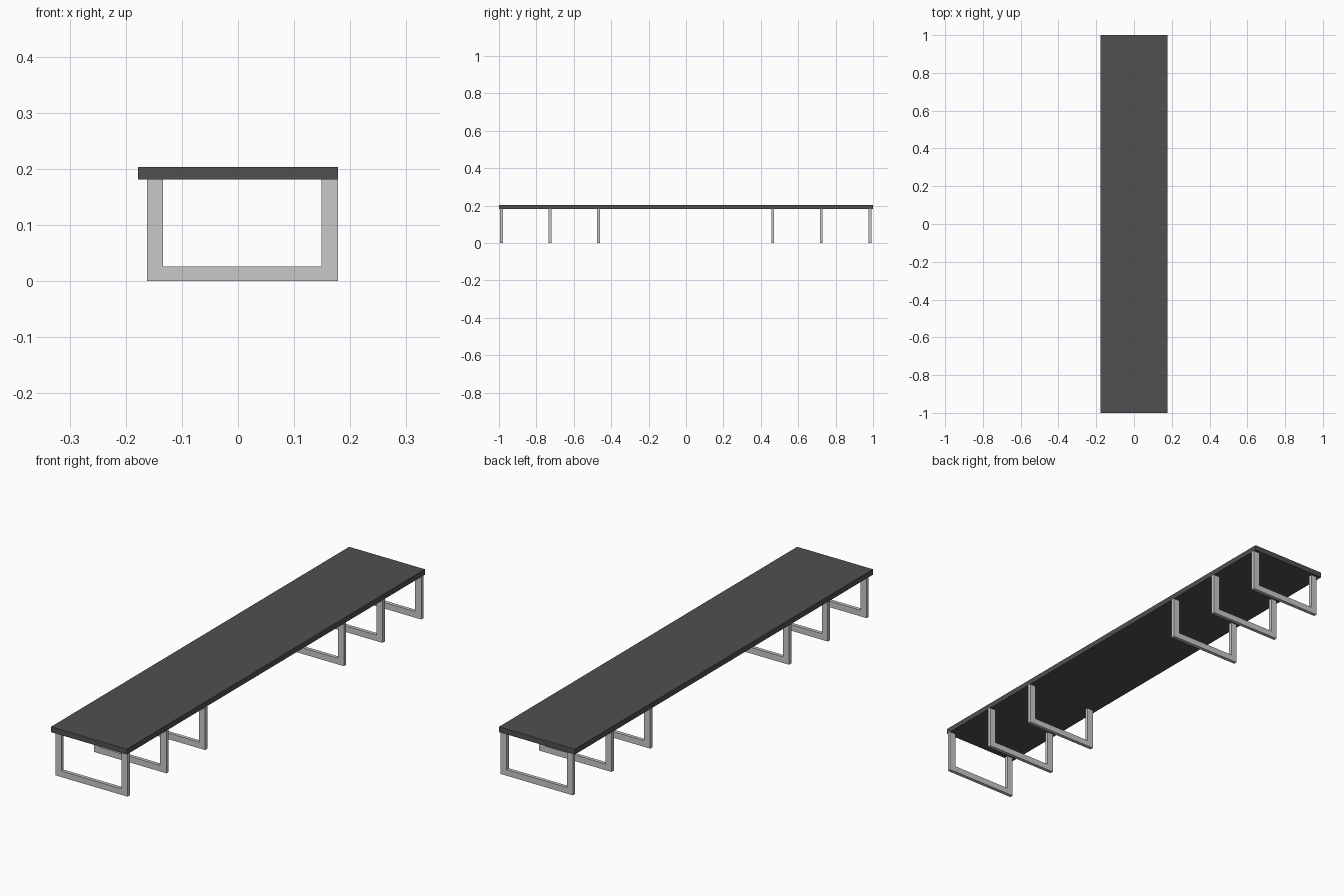
import bpy

if "Cube" in bpy.data.objects:
    bpy.data.objects.remove(bpy.data.objects["Cube"])

def material(name, v):
    m = bpy.data.materials.new(name)
    m.diffuse_color = (v, v, v, 1)
    m.use_nodes = True
    m.node_tree.nodes["Principled BSDF"].inputs["Base Color"].default_value = m.diffuse_color
    return m

dark = material("dark_grey", 0.08)
light = material("light_grey", 0.578)

def prism(name, outline, y0, y1, mat):
    """Extrude an x-z outline (counter-clockwise from the front) along y."""
    n = len(outline)
    verts = [(x, y, z) for y in (y0, y1) for x, z in outline]
    faces = [tuple(range(n)), tuple(range(2 * n - 1, n - 1, -1))]
    faces += [(i, i + n, (i + 1) % n + n, (i + 1) % n) for i in range(n)]
    me = bpy.data.meshes.new(name)
    me.from_pydata(verts, [], faces)
    me.materials.append(mat)
    ob = bpy.data.objects.new(name, me)
    bpy.context.collection.objects.link(ob)

# Long flat board
H, T = 0.204, 0.181
prism("board", [(-0.178, T), (0.178, T), (0.178, H), (-0.178, H)], -1, 1, dark)

# Six U-shaped legs, open at the top under the board
u = [(-0.162, 0), (0.178, 0), (0.178, T), (0.149, T),
     (0.149, 0.026), (-0.134, 0.026), (-0.134, T), (-0.162, T)]
for i, y in enumerate((-0.987, -0.727, -0.468, 0.464, 0.723, 0.983)):
    prism(f"leg_frame_{i + 1}", u, y - 0.0075, y + 0.0075, light)
